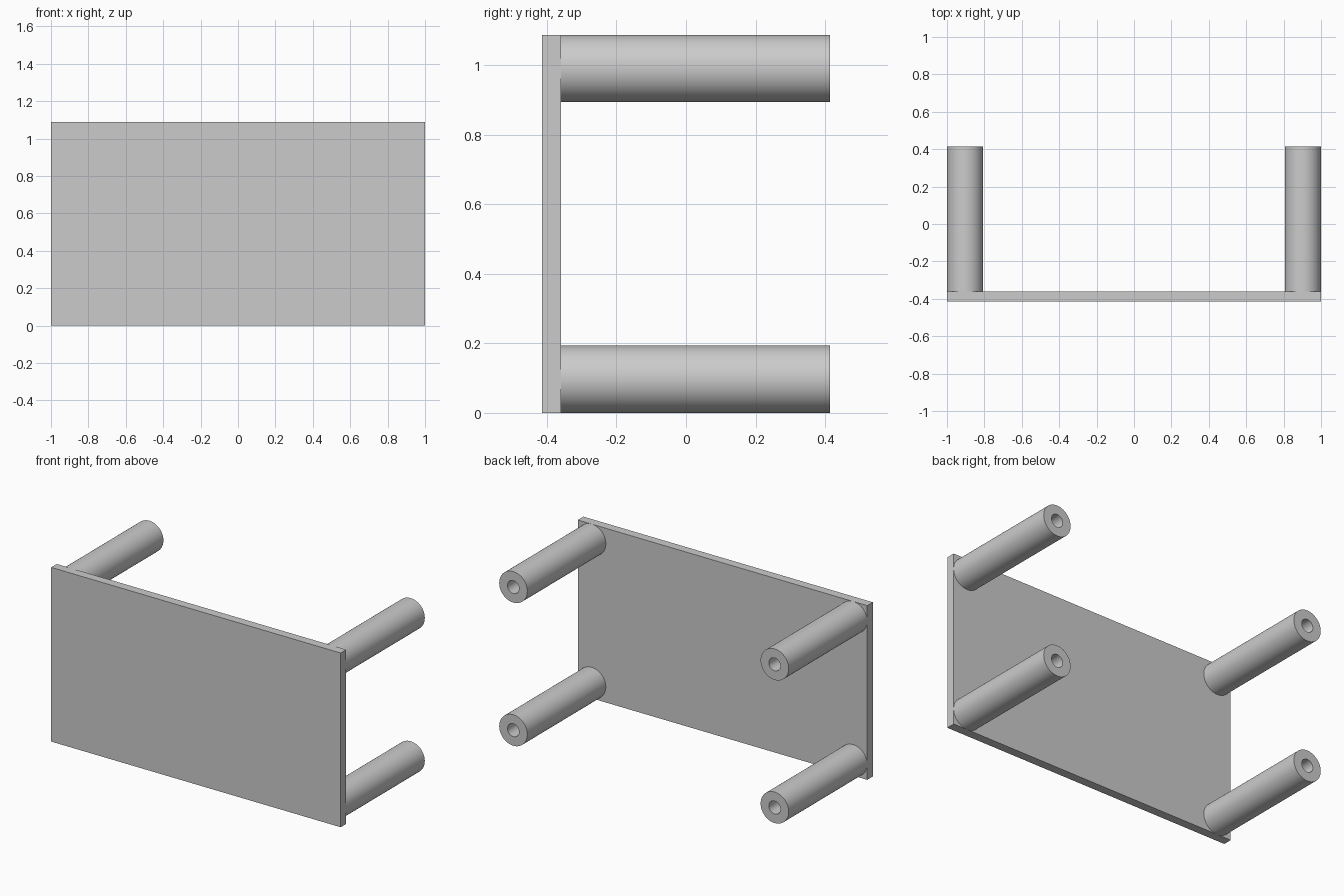
import bpy, bmesh, math
from mathutils import Matrix, Vector

if "Cube" in bpy.data.objects:
    bpy.data.objects.remove(bpy.data.objects["Cube"], do_unlink=True)

HEIGHT = 1.088
FRONT, INNER, BACK = -0.415, -0.36, 0.415
RADIUS, BORE = 0.097, 0.04

grey = bpy.data.materials.new("plain grey")
grey.use_nodes = True
colour = (0.6, 0.6, 0.6, 1)
grey.diffuse_color = colour
grey.node_tree.nodes["Principled BSDF"].inputs["Base Color"].default_value = colour


def add_object(name, bm):
    bmesh.ops.recalc_face_normals(bm, faces=bm.faces)
    mesh = bpy.data.meshes.new(name)
    bm.to_mesh(mesh)
    bm.free()
    mesh.materials.append(grey)
    obj = bpy.data.objects.new(name, mesh)
    bpy.context.collection.objects.link(obj)
    return obj


# Flat table top, standing on its long edge
bm = bmesh.new()
size = Vector((2, INNER - FRONT, HEIGHT))
centre = Vector((0, (FRONT + INNER) / 2, HEIGHT / 2))
bmesh.ops.create_cube(bm, size=1, matrix=Matrix.Translation(centre) @ Matrix.Diagonal(size).to_4x4())
add_object("table_top", bm)


# Hollow round leg: a rectangular section spun about the y axis
def add_leg(name, x, z):
    bm = bmesh.new()
    section = [(BORE, INNER), (RADIUS, INNER), (RADIUS, BACK), (BORE, BACK)]
    verts = [bm.verts.new((x + r, y, z)) for r, y in section]
    edges = [bm.edges.new((verts[i - 1], verts[i])) for i in range(len(verts))]
    bmesh.ops.spin(bm, geom=verts + edges, cent=(x, 0, z), axis=(0, 1, 0),
                   angle=math.tau, steps=64, use_merge=True)
    bmesh.ops.remove_doubles(bm, verts=bm.verts, dist=0.0001)
    leg = add_object(name, bm)
    bpy.ops.object.select_all(action="DESELECT")
    leg.select_set(True)
    bpy.context.view_layer.objects.active = leg
    bpy.ops.object.shade_smooth_by_angle(angle=math.radians(30))


for side, x in (("left", 1 - RADIUS), ("right", RADIUS - 1)):
    for level, z in (("lower", RADIUS), ("upper", HEIGHT - RADIUS)):
        add_leg(f"{level}_{side}_leg", x, z)
